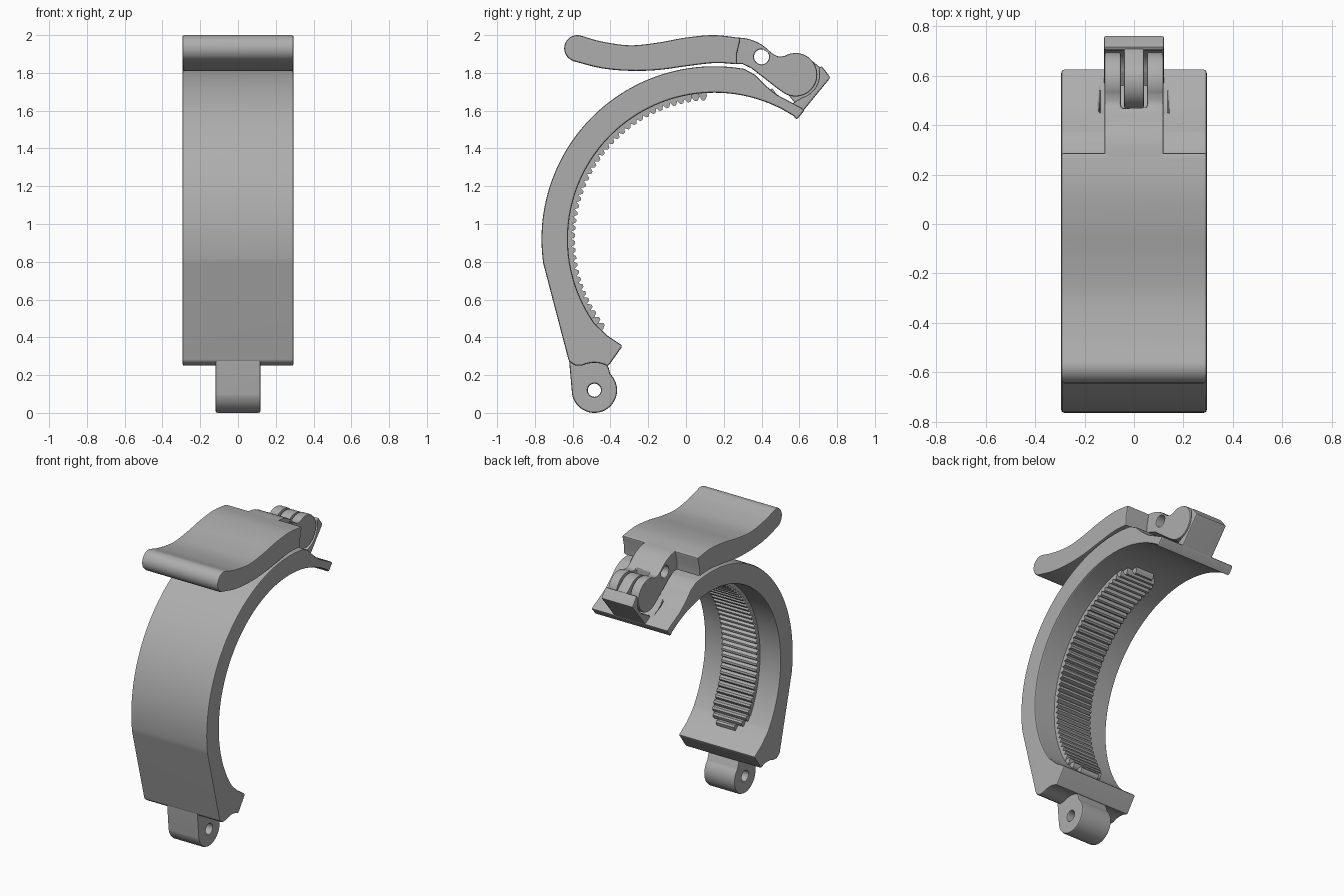
import bpy
import bmesh
from math import sin, cos, radians, sqrt
from mathutils import Vector

if "Cube" in bpy.data.objects:
    bpy.data.objects.remove(bpy.data.objects["Cube"], do_unlink=True)

GREY = (0.42, 0.42, 0.42, 1.0)
grey = bpy.data.materials.new("plain_grey")
grey.use_nodes = True
grey.diffuse_color = GREY
grey.node_tree.nodes["Principled BSDF"].inputs["Base Color"].default_value = GREY

RING = (0.15, 0.92)     # centre of the clamp ring, as (y, z)
HINGE = (-0.485, 0.12)  # lower hinge axis
HUB = (0.58, 1.79)      # lever pivot axis
PIN = (0.40, 1.885)     # cross hole in the lever


def arc(centre, r, a0, a1, n=24):
    """Points on an arc, angles in degrees."""
    angles = [radians(a0 + (a1 - a0) * i / n) for i in range(n + 1)]
    return [(centre[0] + r * cos(a), centre[1] + r * sin(a)) for a in angles]


def spline(points, steps=5):
    """Smooth curve through the given points."""
    p = [Vector(q) for q in points]
    p = [2 * p[0] - p[1]] + p + [2 * p[-1] - p[-2]]
    out = []
    for a, b, c, d in zip(p, p[1:], p[2:], p[3:]):
        for i in range(steps):
            t = i / steps
            v = 0.5 * (2 * b + (c - a) * t + (2 * a - 5 * b + 4 * c - d) * t ** 2
                       + (3 * b - a - 3 * c + d) * t ** 3)
            out.append(tuple(v))
    return out + [tuple(points[-1])]


def add_prism(bm, profile, half):
    """Side profile extruded across x."""
    left = [bm.verts.new((-half, y, z)) for y, z in profile]
    right = [bm.verts.new((half, y, z)) for y, z in profile]
    bm.faces.new(left)
    bm.faces.new(right[::-1])
    for i in range(len(profile)):
        j = (i + 1) % len(profile)
        bm.faces.new((left[j], left[i], right[i], right[j]))


def make_object(name, bm):
    bmesh.ops.recalc_face_normals(bm, faces=bm.faces)
    mesh = bpy.data.meshes.new(name)
    bm.to_mesh(mesh)
    bm.free()
    mesh.materials.append(grey)
    obj = bpy.data.objects.new(name, mesh)
    bpy.context.collection.objects.link(obj)
    return obj


def prism(name, profile, half):
    bm = bmesh.new()
    add_prism(bm, profile, half)
    return make_object(name, bm)


def activate(obj):
    bpy.ops.object.select_all(action="DESELECT")
    obj.select_set(True)
    bpy.context.view_layer.objects.active = obj


def cut(obj, profile, half):
    """Subtract a prism from a part."""
    cutter = prism("cutter", profile, half)
    cutter.hide_render = True
    mod = obj.modifiers.new("cut", "BOOLEAN")
    mod.operation = "DIFFERENCE"
    mod.solver = "EXACT"
    mod.object = cutter
    activate(obj)
    bpy.ops.object.modifier_apply(modifier=mod.name)
    bpy.data.objects.remove(cutter, do_unlink=True)


def finish(obj, width=0.012):
    """Rounded edges and smooth shading."""
    mod = obj.modifiers.new("rounded_edges", "BEVEL")
    mod.width = width
    mod.segments = 2
    mod.limit_method = "ANGLE"
    mod.angle_limit = radians(35)
    mod.use_clamp_overlap = False
    activate(obj)
    bpy.ops.object.modifier_apply(modifier=mod.name)
    bpy.ops.object.shade_smooth_by_angle(angle=radians(35))
    obj.modifiers.new("weighted_normals", "WEIGHTED_NORMAL").keep_sharp = True


# Half-ring clamp band with a thick lower foot and a thin upper end
band = prism("clamp_band", (
    arc(RING, 0.915, 80, 188, 56)
    + [(-0.62, 0.272), (-0.585, 0.25)]
    + arc(HINGE, 0.145, 115, 60, 8)
    + [(-0.335, 0.355), (-0.42, 0.412)]
    + arc(RING, 0.775, 215, 57, 72)
    + [(0.585, 1.55), (0.63, 1.605)]
    + spline([(0.48, 1.685), (0.42, 1.735), (0.365, 1.79)], 4)), 0.295)
cut(band, arc(HUB, 0.155, 0, 345, 23), 0.14)
finish(band)

# Lower hinge knuckle
knuckle = prism("hinge_knuckle", (
    [(-0.45, 0.31), (-0.62, 0.29)]
    + arc(HINGE, 0.12, 190, 405, 32)
    + [(-0.41, 0.24)]), 0.12)
cut(knuckle, arc(HINGE, 0.035, 0, 345, 23), 0.3)
finish(knuckle)

# Ribbed grip pad with rounded ends on the inner face of the band
bm = bmesh.new()
ribs, start, end, pad_half = 42, 93, 219, 0.135
step = (end - start) / ribs
for i in range(ribs):
    a = start + i * step
    reach = radians(min(i + 0.5, ribs - i - 0.5) * step) * 0.75
    gap = max(pad_half - reach, 0)
    half = sqrt(pad_half ** 2 - gap ** 2)
    outline = [(0.79, 0), (0.79, 1), (0.757, 1), (0.737, 0.68), (0.737, 0.32), (0.757, 0)]
    add_prism(bm, [arc(RING, r, a + f * step, a + f * step, 1)[0] for r, f in outline], half)
make_object("ribbed_grip_pad", bm)

# Wavy lever handle
top_line = [(0.29, 1.985), (0.15, 2.0), (0, 1.987), (-0.15, 1.96),
            (-0.3, 1.946), (-0.45, 1.967), (-0.55, 1.995)]
bottom_line = [(-0.6, 1.863), (-0.45, 1.825), (-0.3, 1.811), (-0.15, 1.815),
               (0, 1.835), (0.15, 1.852), (0.27, 1.846)]
handle = prism("lever_handle", (
    spline(top_line)
    + arc((-0.575, 1.93), 0.07, 80, 242, 18)
    + spline(bottom_line)
    + [(0.27, 1.9)]), 0.295)
finish(handle)

# Forked lever root with two pivot hubs
fork = prism("lever_fork", (
    spline([(0.24, 1.99), (0.33, 1.98), (0.40, 1.95), (0.455, 1.905), (0.49, 1.885)], 4)
    + arc(HUB, 0.115, 120, -130, 40)
    + [(0.48, 1.72), (0.345, 1.825), (0.3, 1.846), (0.24, 1.85)]), 0.12)
cut(fork, arc(PIN, 0.04, 0, 345, 23), 0.3)
cut(fork, [(0.47, 1.5), (0.8, 1.5), (0.8, 2.1), (0.47, 2.1)], 0.052)
finish(fork, 0.01)

# Catch block cradling the hubs, and the tongue between them
catch = prism("catch_block", (
    [(0.597, 1.57), (0.765, 1.775), (0.717, 1.838)]
    + arc(HUB, 0.125, 15, -75, 16)
    + [(0.55, 1.63)]), 0.122)
finish(catch, 0.01)

tongue = prism("catch_tongue", (
    arc(HUB, 0.112, 55, 250, 32)
    + [(0.6, 1.61), (0.74, 1.77), (0.71, 1.83)]), 0.04)
finish(tongue, 0.008)
